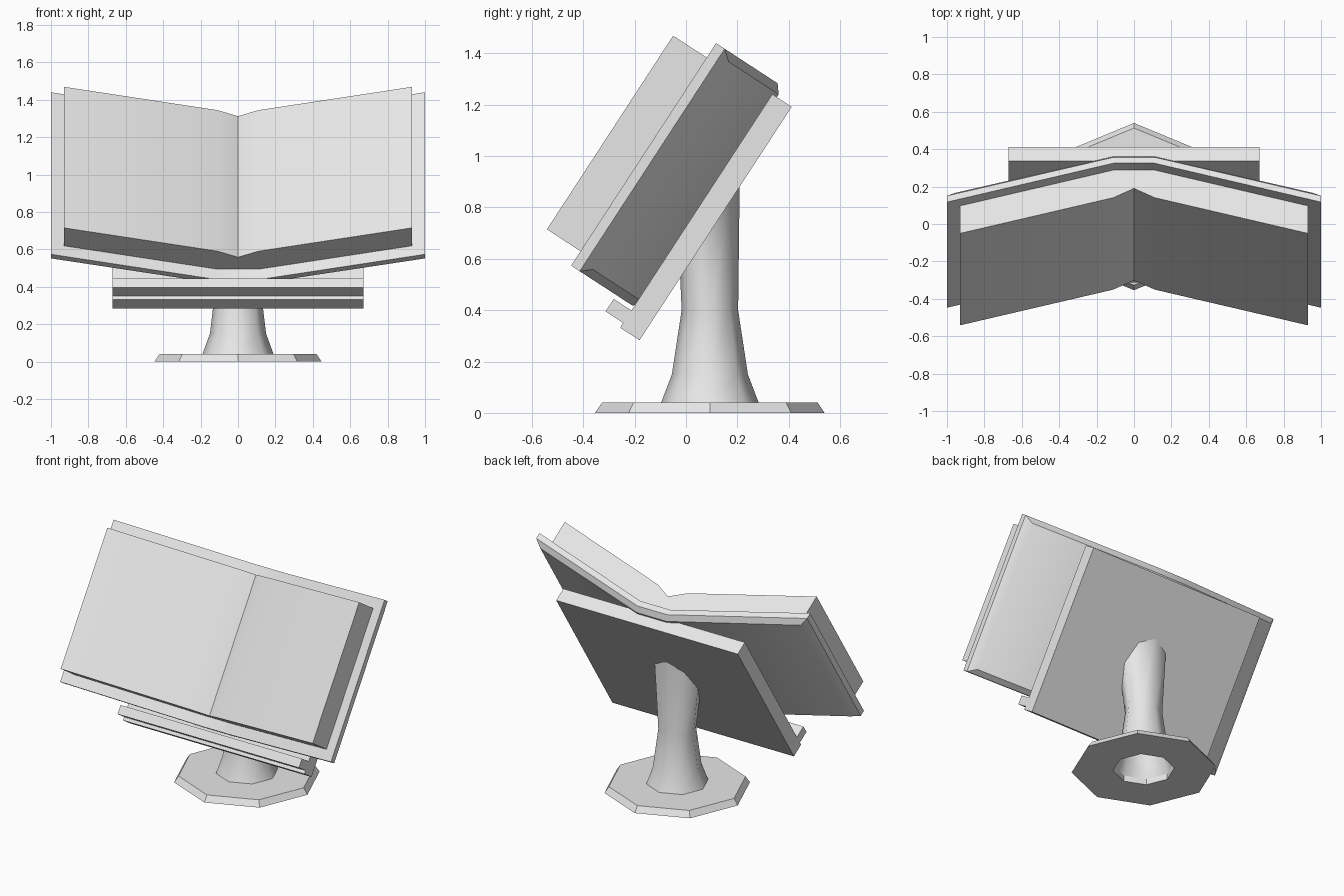
import bpy, bmesh
from math import sin, cos, pi, radians
from mathutils import Vector

if "Cube" in bpy.data.objects:
    bpy.data.objects.remove(bpy.data.objects["Cube"])

TILT = radians(33.1)
S, C = sin(TILT), cos(TILT)
STAND_Y = 0.093

grey = bpy.data.materials.new("light grey")
grey.use_nodes = True
grey.diffuse_color = (0.8, 0.8, 0.8, 1)
grey.node_tree.nodes["Principled BSDF"].inputs["Base Color"].default_value = (0.8, 0.8, 0.8, 1)


def tilted(x, up, out):
    """Point on the reading slope: across, up the slope, out of the slope."""
    return Vector((x, up * S - out * C, up * C + out * S))


def finish(name, bm, angle):
    bmesh.ops.recalc_face_normals(bm, faces=bm.faces)
    mesh = bpy.data.meshes.new(name)
    bm.to_mesh(mesh)
    bm.free()
    mesh.materials.append(grey)
    obj = bpy.data.objects.new(name, mesh)
    bpy.context.collection.objects.link(obj)
    bpy.ops.object.select_all(action='DESELECT')
    obj.select_set(True)
    bpy.context.view_layer.objects.active = obj
    bpy.ops.object.shade_smooth_by_angle(angle=radians(angle))
    return obj


def bridge(bm, a, b):
    for i in range(len(a)):
        j = (i + 1) % len(a)
        bm.faces.new((a[i], a[j], b[j], b[i]))


def slab(name, layers, angle=30):
    """Stack layers (low, high, half profile of x/out), mirrored in x."""
    bm = bmesh.new()
    loops = []
    for low, high, half in layers:
        row = [(-x, n) for x, n in reversed(half) if x > 0] + list(half)
        bottom = [bm.verts.new(tilted(x, low, n)) for x, n in row]
        top = [bm.verts.new(tilted(x, high, n)) for x, n in row]
        loops.append(bottom + top[::-1])
    for a, b in zip(loops, loops[1:]):
        bridge(bm, a, b)
    for loop in (loops[0], loops[-1]):
        last = len(loop) - 1
        for i in range(len(loop) // 2 - 1):
            bm.faces.new((loop[i], loop[i + 1], loop[last - i - 1], loop[last - i]))
    return finish(name, bm, angle)


def lathe(name, rings, angle, slope_top=None):
    """Eight-sided rings of (z, x radius, y radius), last one cut by the slope."""
    bm = bmesh.new()
    loops = []
    for k, (z, rx, ry) in enumerate(rings):
        loop = []
        for i in range(8):
            a = i * pi / 4
            y = STAND_Y + ry * sin(a)
            if slope_top is not None and k == len(rings) - 1:
                z = (slope_top + C * y) / S
            loop.append(bm.verts.new((rx * cos(a), y, z)))
        loops.append(loop)
    for a, b in zip(loops, loops[1:]):
        bridge(bm, a, b)
    return finish(name, bm, angle)


# Octagonal foot with an open centre
lathe("foot", [(0.04, 0.19, 0.19), (0, 0.19, 0.19), (0, 0.447, 0.447),
               (0.04, 0.42, 0.42), (0.04, 0.19, 0.19)], 30)

# Flared column running into the back of the rest
lathe("column", [(0.04, 0.19, 0.19), (0.15, 0.15, 0.148), (0.4, 0.12, 0.11),
                 (0.5, 0.155, 0.116)], 60, slope_top=0.312)

# Sloping rest and the ledge along its foot
slab("rest_board", [(0.138, 1.223, [(0.67, 0.306)]), (0.138, 1.223, [(0.67, 0.396)])])
slab("rest_ledge", [(0.16, 0.218, [(0.67, 0.39)]), (0.16, 0.218, [(0.67, 0.478)])])

# Open cover with chamfered back edges
slab("book_cover", [
    (0.27, 1.236, [(0.11, 0.375), (0.96, 0.608)]),
    (0.236, 1.27, [(0.11, 0.402), (1.0, 0.648)]),
    (0.236, 1.27, [(0.11, 0.44), (1.0, 0.688)]),
])

# Page block dipping into the gutter
slab("pages", [
    (0.303, 1.203, [(0, 0.437), (0.11, 0.437), (0.93, 0.666)]),
    (0.303, 1.203, [(0, 0.557), (0.11, 0.616), (0.93, 0.844)]),
])
